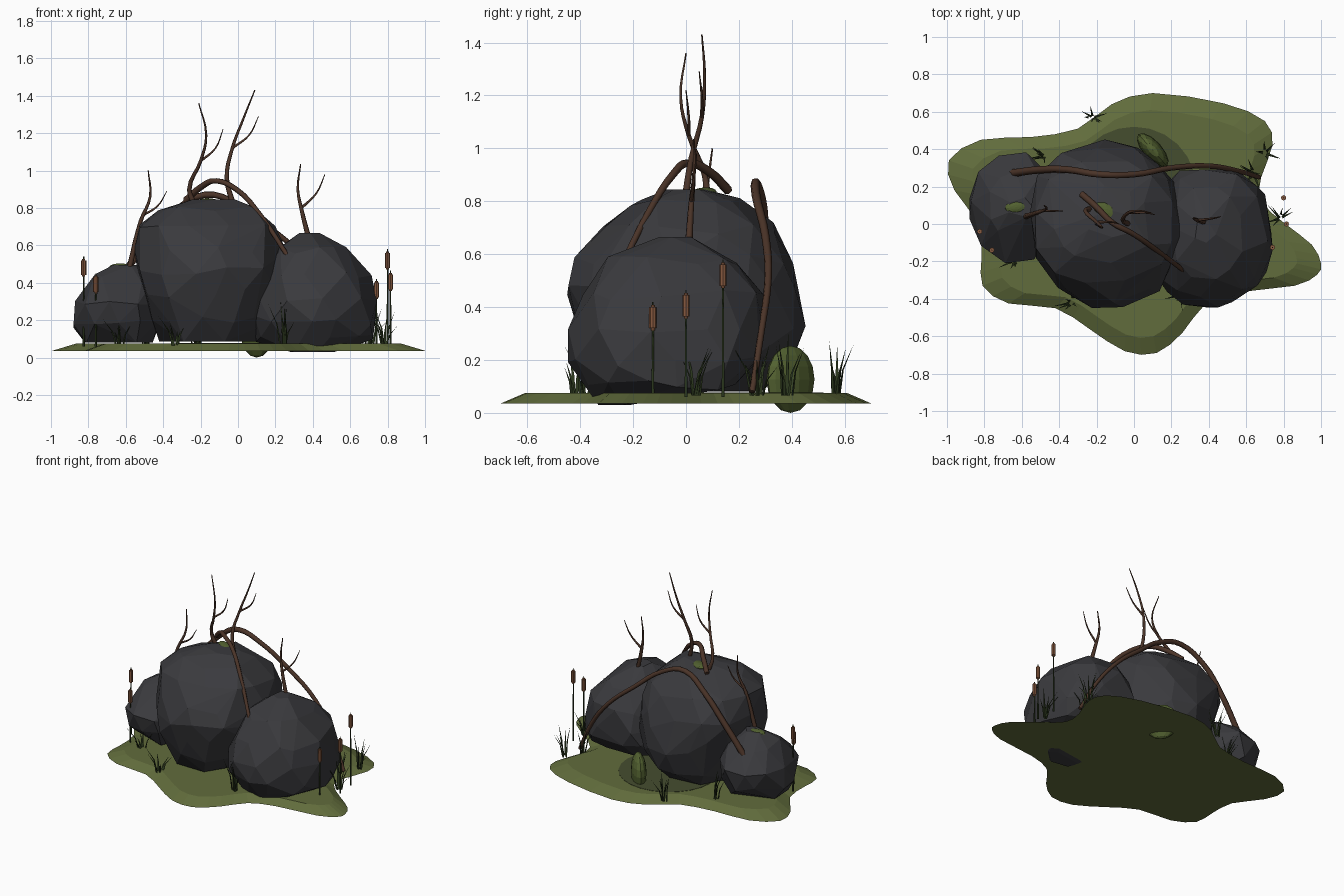
import bpy, bmesh, math, random
from mathutils import Vector, Matrix

if "Cube" in bpy.data.objects:
    bpy.data.objects.remove(bpy.data.objects["Cube"])

random.seed(11)


def material(name, rgb):
    m = bpy.data.materials.new(name)
    m.diffuse_color = (*rgb, 1)
    m.use_nodes = True
    m.node_tree.nodes["Principled BSDF"].inputs["Base Color"].default_value = m.diffuse_color
    return m


ROCK = material("dark_stone", (0.042, 0.042, 0.047))
TURF = material("turf", (0.12, 0.15, 0.045))
SHADE = material("dark_turf", (0.06, 0.075, 0.028))
MOSS = material("moss", (0.085, 0.12, 0.03))
BARK = material("bark", (0.07, 0.034, 0.021))
BLADE = material("grass", (0.025, 0.04, 0.013))
HEAD = material("reed_head", (0.24, 0.10, 0.05))


def finish(name, bm, mat):
    bmesh.ops.recalc_face_normals(bm, faces=bm.faces)
    me = bpy.data.meshes.new(name)
    bm.to_mesh(me)
    bm.free()
    me.materials.append(mat)
    ob = bpy.data.objects.new(name, me)
    bpy.context.collection.objects.link(ob)
    return ob


def catmull(pts, steps):
    out, n = [], len(pts)
    for i in range(n):
        a, b, c, d = (Vector(pts[(i + k) % n]) for k in (-1, 0, 1, 2))
        for s in range(steps):
            t = s / steps
            out.append(0.5 * (2 * b + (c - a) * t + (2 * a - 5 * b + 4 * c - d) * t * t
                              + (3 * b - a - 3 * c + d) * t ** 3))
    return out


# Island: wavy slab with a sloping rim
outline = [(1, -.21), (.95, -.11), (.81, .0), (.68, .12), (.68, .25), (.74, .42), (.70, .55),
           (.48, .645), (.1, .70), (-.12, .64), (-.30, .51), (-.55, .465), (-.82, .45),
           (-.99, .34), (-.96, .18), (-.83, 0), (-.815, -.18), (-.81, -.33), (-.67, -.425),
           (-.42, -.45), (-.24, -.56), (-.05, -.68), (.12, -.69), (.26, -.58), (.38, -.43),
           (.56, -.365), (.86, -.33), (.98, -.27)]


def slab(name, pts, levels, mat):
    bm = bmesh.new()
    rings = [[bm.verts.new((p[0] * s, p[1] * s, z)) for p in pts] for s, z in levels]
    n = len(pts)
    for lo, hi in zip(rings, rings[1:]):
        for i in range(n):
            bm.faces.new((lo[i], lo[(i + 1) % n], hi[(i + 1) % n], hi[i]))
    bm.faces.new(rings[0][::-1])
    bm.faces.new(rings[-1])
    return finish(name, bm, mat)


slab("island", catmull(outline, 2), [(1, .036), (.87, .075)], TURF)
slab("island_dark_patch", [(.33 * math.cos(a * math.pi / 12), .2 + .32 * math.sin(a * math.pi / 12))
                           for a in range(24)], [(1, .07), (1, .077)], SHADE)


# Boulders: faceted hulls of jittered rings; each level is (z, x min, x max, y min, y max)
def boulder(name, levels, count):
    bm = bmesh.new()
    for k, (z, x0, x1, y0, y1) in enumerate(levels):
        end = k in (0, len(levels) - 1)
        n = count // 2 if end else count
        for i in range(n):
            a = (i + .5 * (k % 2) + random.uniform(-.25, .25)) * math.tau / n
            s = random.uniform(.97, 1.06)
            c, d = (math.copysign(abs(f(a)) ** .9, f(a)) * s for f in (math.cos, math.sin))
            bm.verts.new(((x0 + x1) / 2 + c * (x1 - x0) / 2, (y0 + y1) / 2 + d * (y1 - y0) / 2,
                          z + (0 if end else random.uniform(-.025, .025))))
    res = bmesh.ops.convex_hull(bm, input=bm.verts)
    bmesh.ops.delete(bm, geom=list({g for g in res["geom_interior"] + res["geom_unused"]
                                    if isinstance(g, bmesh.types.BMVert)}), context='VERTS')
    bmesh.ops.dissolve_limit(bm, angle_limit=math.radians(6), verts=bm.verts, edges=bm.edges)
    return finish(name, bm, ROCK)


boulder("main_boulder", [(.085, -.42, .10, -.30, .30), (.2, -.46, .19, -.36, .39),
                         (.34, -.51, .235, -.42, .435), (.46, -.545, .25, -.435, .435),
                         (.58, -.56, .24, -.40, .415), (.70, -.53, .2, -.32, .33),
                         (.79, -.42, .1, -.2, .2), (.845, -.25, 0, -.07, .07)], 12)
boulder("right_boulder", [(.03, .27, .52, -.33, -.2), (.1, .1, .73, -.37, .2),
                          (.2, .08, .74, -.43, .29), (.3, .09, .74, -.445, .31),
                          (.44, .13, .71, -.40, .29), (.57, .2, .58, -.29, .2),
                          (.665, .32, .44, -.1, .02)], 11)
boulder("left_boulder", [(.08, -.82, -.45, -.12, .27), (.18, -.87, -.41, -.18, .35),
                         (.29, -.86, -.41, -.2, .38), (.42, -.77, -.44, -.08, .28),
                         (.495, -.67, -.54, .03, .14)], 10)


# Moss cushions
def moss(name, loc, radii, turn, tilt=0):
    bm = bmesh.new()
    bmesh.ops.create_uvsphere(bm, u_segments=12, v_segments=8, radius=1)
    bm.transform(Matrix.Translation(loc) @ Matrix.Rotation(math.radians(turn), 4, 'Z')
                 @ Matrix.Rotation(math.radians(tilt), 4, 'Y') @ Matrix.Diagonal((*radii, 1)))
    finish(name, bm, MOSS)


moss("ground_moss", (.1, .395, .127), (.115, .05, .127), -48)
moss("main_moss", (-.14, .06, .825), (.085, .045, .025), -30, 8)
moss("left_moss", (-.63, .09, .483), (.06, .035, .02), 5)


# Roots and twigs: tapered tubes along curves
def tubes(name, paths, mat, res=1):
    cu = bpy.data.curves.new(name, 'CURVE')
    cu.dimensions = '3D'
    cu.bevel_depth = 1
    cu.bevel_resolution = res
    cu.use_fill_caps = True
    for pts, r0, r1 in paths:
        sp = cu.splines.new('BEZIER')
        sp.resolution_u = 4
        sp.bezier_points.add(len(pts) - 1)
        for i, (bp, p) in enumerate(zip(sp.bezier_points, pts)):
            bp.co = p
            bp.handle_left_type = bp.handle_right_type = 'AUTO'
            bp.radius = r0 + (r1 - r0) * i / (len(pts) - 1)
    tmp = bpy.data.objects.new(name + "_curve", cu)
    bpy.context.collection.objects.link(tmp)
    me = bpy.data.meshes.new_from_object(tmp.evaluated_get(bpy.context.evaluated_depsgraph_get()))
    bpy.data.objects.remove(tmp)
    me.materials.clear()
    me.materials.append(mat)
    bpy.context.collection.objects.link(bpy.data.objects.new(name, me))


tubes("back_root", [([(-.66, .27, .38), (-.5, .29, .60), (-.35, .29, .77), (-.18, .265, .87),
                      (0, .265, .82), (.2, .30, .67), (.4, .31, .50), (.55, .285, .31),
                      (.67, .25, .08)], .021, .012)], BARK)
tubes("front_root", [([(-.28, .16, .84), (-.2, .09, .91), (-.12, .01, .945), (-.01, -.05, .90),
                       (.12, -.14, .76), (.28, -.26, .52)], .018, .012)], BARK)
twigs = {
    "left_top_twig": ([(-.24, .08, .83), (-.26, .07, .90), (-.2, .01, 1.05), (-.17, -.02, 1.19),
                       (-.21, 0, 1.36)],
                      [(-.2, .01, 1.05), (-.12, .01, 1.12), (-.08, 0, 1.22)]),
    "right_top_twig": ([(-.03, 0, .83), (-.06, .02, .96), (-.03, .06, 1.12), (.03, .07, 1.28),
                        (.09, .06, 1.43)],
                       [(-.03, .06, 1.12), (.06, .06, 1.19), (.11, .05, 1.29)]),
    "left_twig": ([(-.58, .04, .48), (-.52, .06, .73), (-.47, .08, .86), (-.48, .1, 1.0)],
                  [(-.51, .07, .76), (-.43, .07, .81), (-.38, .07, .89)]),
    "right_twig": ([(.38, .01, .63), (.34, .02, .79), (.32, .03, .90), (.335, .03, 1.035)],
                   [(.34, .02, .80), (.42, .03, .88), (.465, .04, .98)]),
}
for name, (stem, fork) in twigs.items():
    tubes(name, [(stem, .015, .003), (fork, .008, .002)], BARK)

# Reeds: thin stem with a brown head, z is the head centre
reeds = [(-.825, -.04, .48), (-.76, -.14, .39), (.74, -.125, .36), (.80, .14, .52), (.815, 0, .405)]
for i, (x, y, z) in enumerate(reeds):
    tubes(f"reed_stem_{i}", [([(x, y, .06), (x, y, z + .06)], .006, .003)], BLADE)
    bm = bmesh.new()
    for h, r in ((.08, .014), (.096, .008)):
        bmesh.ops.create_cone(bm, cap_ends=True, segments=8, radius1=r, radius2=r, depth=h,
                              matrix=Matrix.Translation((x, y, z)))
    finish(f"reed_head_{i}", bm, HEAD)

# Grass tufts: bent, tapering three-sided blades
tufts = [(-.22, .57, .22), (.70, .38, .22), (-.33, -.42, .15), (.78, .03, .19), (-.63, -.19, .14),
         (-.48, .36, .2), (.25, -.38, .24), (.64, .27, .2)]
for i, (x, y, h) in enumerate(tufts):
    bm = bmesh.new()
    for b in range(7):
        a = random.uniform(0, math.tau)
        out = Vector((math.cos(a), math.sin(a), 0))
        side = Vector((-out.y, out.x, 0))
        tall, lean, start = h * random.uniform(.5, 1.1), random.uniform(.02, .09), random.uniform(0, .025)
        rings = []
        for t, w in ((0, .007), (.5, .005)):
            c = Vector((x, y, .065)) + out * (start + lean * t * t) + Vector((0, 0, tall * t))
            rings.append([bm.verts.new(c + o) for o in (side * w, -side * w, out * w)])
        tip = bm.verts.new(Vector((x, y, .065 + tall)) + out * (start + lean))
        for k in range(3):
            j = (k + 1) % 3
            bm.faces.new((rings[0][k], rings[0][j], rings[1][j], rings[1][k]))
            bm.faces.new((rings[1][k], rings[1][j], tip))
    finish(f"grass_tuft_{i}", bm, BLADE)
